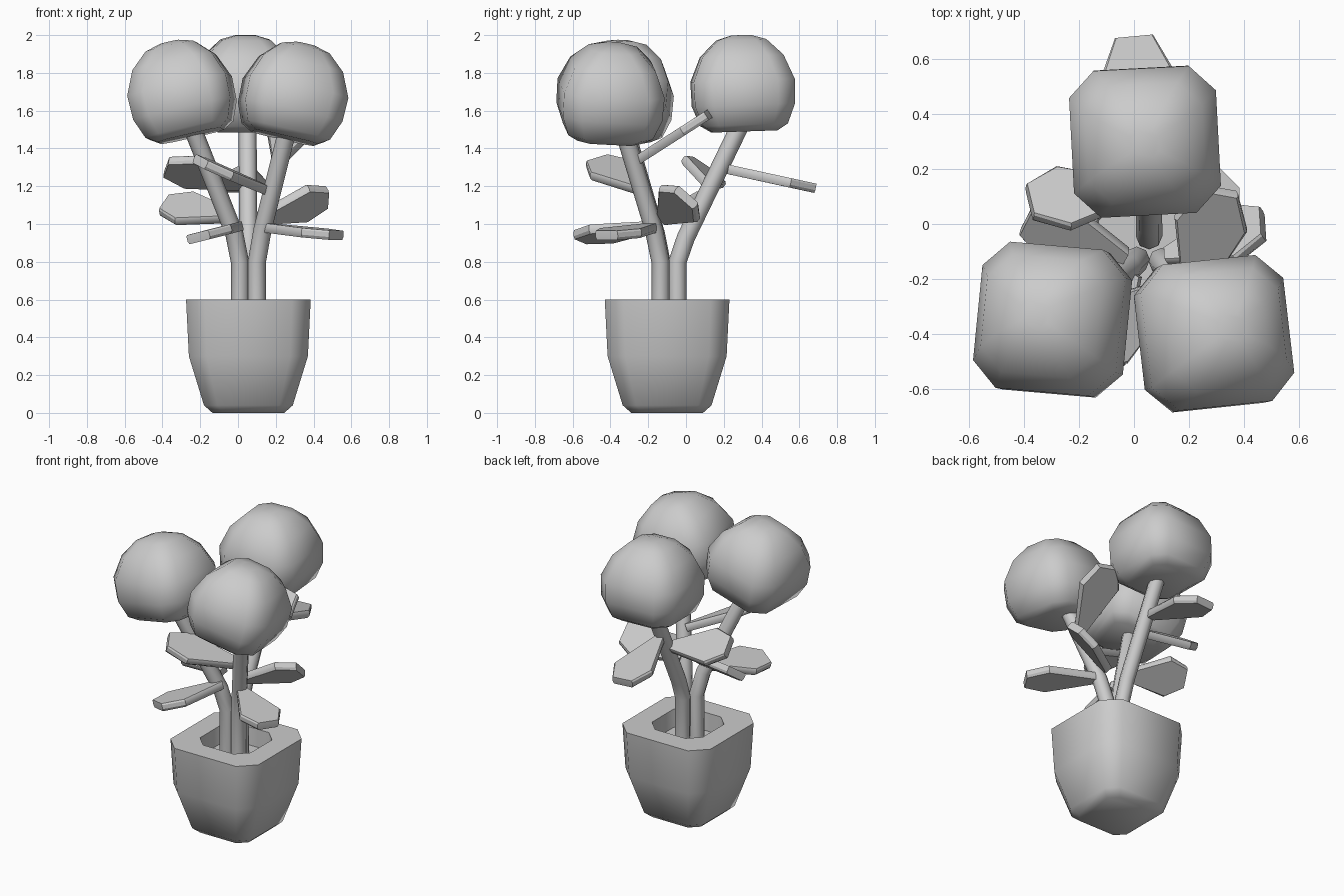
import bpy, bmesh
from math import radians
from mathutils import Vector, Euler, Matrix

if "Cube" in bpy.data.objects:
    bpy.data.objects.remove(bpy.data.objects["Cube"])

grey = bpy.data.materials.new("plain_grey")
grey.use_nodes = True
grey.diffuse_color = (0.6, 0.6, 0.6, 1)
grey.node_tree.nodes["Principled BSDF"].inputs["Base Color"].default_value = (0.6, 0.6, 0.6, 1)


def finish(name, bm, angle):
    bmesh.ops.recalc_face_normals(bm, faces=bm.faces)
    mesh = bpy.data.meshes.new(name)
    bm.to_mesh(mesh)
    bm.free()
    mesh.materials.append(grey)
    obj = bpy.data.objects.new(name, mesh)
    bpy.context.collection.objects.link(obj)
    bpy.ops.object.select_all(action='DESELECT')
    obj.select_set(True)
    bpy.context.view_layer.objects.active = obj
    bpy.ops.object.shade_smooth_by_angle(angle=radians(angle))
    return obj


def chamfered_square(half, cut):
    k = half * (1 - cut)
    return [(half, -k), (half, k), (k, half), (-k, half),
            (-half, k), (-half, -k), (-k, -half), (k, -half)]


def stack(profile, place):
    """Loft chamfered squares (half width, height, corner cut) and close both ends."""
    bm = bmesh.new()
    rings = []
    for half, z, cut in profile:
        rings.append([bm.verts.new(place @ Vector((x, y, z)))
                      for x, y in chamfered_square(half, cut)])
    for a, b in zip(rings, rings[1:]):
        for i in range(8):
            j = (i + 1) % 8
            bm.faces.new((a[i], a[j], b[j], b[i]))
    for ring in (rings[0], rings[-1]):
        bm.faces.new(ring)
    return bm


# Pot with thick rim and sunken soil
pot = [(0.19, 0, 0.3), (0.235, 0.04, 0.3), (0.315, 0.3, 0.3), (0.33, 0.6, 0.3),
       (0.19, 0.6, 0.4), (0.185, 0.48, 0.4)]
finish("pot", stack(pot, Matrix.Translation((0.055, -0.1, 0))), 50)

# Blooms: rounded blocks, leaning with their stems
bloom = [(0.17, -0.25, 0.35), (0.225, -0.215, 0.35), (0.265, -0.11, 0.35),
         (0.268, 0.02, 0.35), (0.215, 0.15, 0.4), (0.13, 0.235, 0.45), (0.05, 0.26, 0.45)]
blooms = {
    "bloom_right": ((-0.305, -0.347, 1.71), (-3, -13, -5)),
    "bloom_left": ((0.3, -0.398, 1.7), (-3, 13, 6)),
    "bloom_back": ((0.04, 0.3, 1.74), (2, 0, 3)),
}
for name, (loc, rot) in blooms.items():
    turn = Euler([radians(a) for a in rot]).to_matrix().to_4x4()
    finish(name, stack(bloom, Matrix.Translation(loc) @ turn), 60)

# Stems: bent eight-sided tubes
stems = {
    "stem_right": [(0.01, -0.13, 0.45), (0.01, -0.13, 0.8), (-0.02, -0.16, 0.95), (-0.25, -0.33, 1.53)],
    "stem_left": [(0.1, -0.135, 0.45), (0.1, -0.135, 0.8), (0.13, -0.17, 0.97), (0.27, -0.34, 1.53)],
    "stem_back": [(0.055, -0.045, 0.45), (0.055, -0.045, 0.8), (0.055, 0.0, 0.93), (0.05, 0.3, 1.55)],
}
for name, path in stems.items():
    curve = bpy.data.curves.new(name, 'CURVE')
    curve.dimensions = '3D'
    curve.bevel_depth = 0.048
    curve.bevel_resolution = 2
    curve.use_fill_caps = True
    spline = curve.splines.new('POLY')
    spline.points.add(len(path) - 1)
    for point, co in zip(spline.points, path):
        point.co = (*co, 1)
    temp = bpy.data.objects.new(name, curve)
    bm = bmesh.new()
    bm.from_mesh(temp.to_mesh())
    bpy.data.objects.remove(temp)
    finish(name, bm, 60)

# Leaves: thick hexagonal blades, (base, tip, upward normal)
OUTLINE = [(0, -0.03), (0.7, -0.135), (1, -0.07), (1, 0.07), (0.7, 0.135), (0, 0.03)]


def leaf(name, base, tip, up, thick=0.05):
    base, tip, up = Vector(base), Vector(tip), Vector(up)
    along = tip - base
    side = up.cross(along).normalized()
    normal = along.cross(side).normalized()
    bm = bmesh.new()
    rings = []
    for offset, size in ((-0.5, 0.9), (-0.2, 1), (0.3, 1), (0.5, 0.93)):
        rings.append([bm.verts.new(base + along * (t if t < 1 else 0.97 + 0.03 * size)
                                   + side * w * size + normal * offset * thick)
                      for t, w in OUTLINE])
    for a, b in zip(rings, rings[1:]):
        for i in range(6):
            j = (i + 1) % 6
            bm.faces.new((a[i], a[j], b[j], b[i]))
    bm.faces.new(rings[0])
    bm.faces.new(rings[-1])
    finish(name, bm, 30)


leaf("leaf_front_right_low", (0.0, -0.18, 0.985), (-0.21, -0.56, 0.93), (-0.25, 0, 1))
leaf("leaf_front_left_low", (0.15, -0.18, 0.98), (0.52, -0.42, 0.94), (0.1, -0.05, 1))
leaf("leaf_right_mid", (-0.03, -0.12, 1.04), (-0.39, 0.02, 1.1), (0, -0.6, 0.8))
leaf("leaf_right_high", (0.03, 0.12, 1.21), (-0.38, 0.08, 1.3), (0, 0.55, 0.83))
leaf("leaf_front_high", (0.15, -0.22, 1.18), (-0.2, -0.47, 1.33), (0.47, 0, 0.88))
leaf("leaf_left_mid", (0.12, -0.12, 1.03), (0.47, 0.0, 1.14), (0, 0.66, 0.75))
leaf("leaf_left_high", (0.21, -0.27, 1.33), (0.31, 0.12, 1.58), (0, -0.54, 0.84))
leaf("leaf_back", (0.045, 0.22, 1.29), (0.0, 0.68, 1.19), (0, 0.2, 1))
